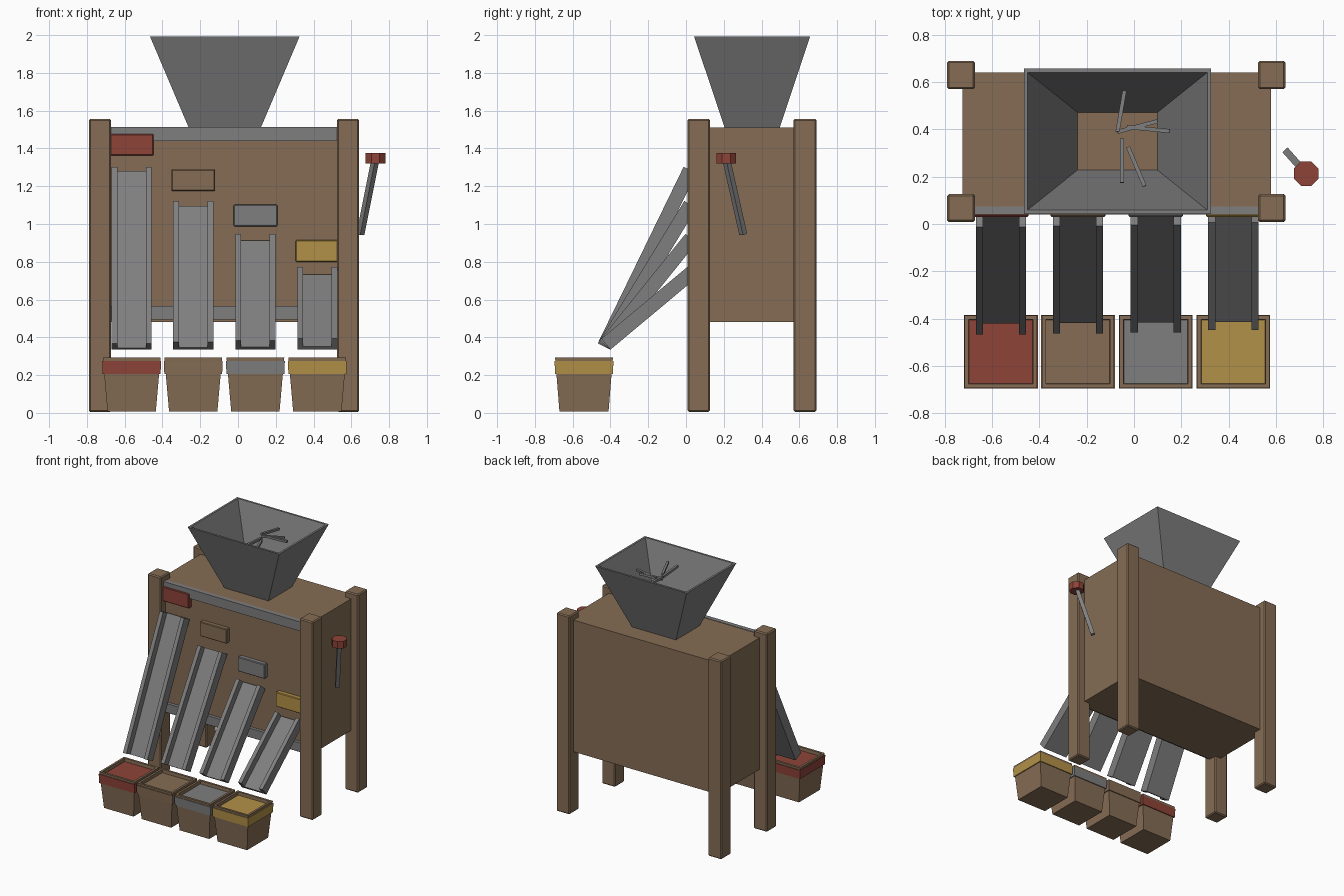
import bpy, bmesh, math
from mathutils import Vector, Matrix

if "Cube" in bpy.data.objects:
    bpy.data.objects.remove(bpy.data.objects["Cube"])


def material(name, rgb):
    m = bpy.data.materials.new(name)
    m.diffuse_color = (*rgb, 1)
    m.use_nodes = True
    m.node_tree.nodes["Principled BSDF"].inputs["Base Color"].default_value = m.diffuse_color
    return m


WOOD = material("brown wood", (0.235, 0.152, 0.09))
METAL = material("grey metal", (0.21, 0.21, 0.21))
RED = material("red paint", (0.27, 0.057, 0.04))
YELLOW = material("yellow paint", (0.45, 0.285, 0.065))


def finish(name, bm, mat, bevel=0):
    bmesh.ops.recalc_face_normals(bm, faces=bm.faces[:])
    me = bpy.data.meshes.new(name)
    bm.to_mesh(me)
    bm.free()
    ob = bpy.data.objects.new(name, me)
    bpy.context.collection.objects.link(ob)
    me.materials.append(mat)
    if bevel:
        b = ob.modifiers.new("bevel", 'BEVEL')
        b.width = bevel
        b.segments = 1
    return ob


def box(name, x, y, z, mat, bevel=0):
    """Box from (min, max) ranges."""
    bm = bmesh.new()
    bmesh.ops.create_cube(bm, size=1)
    for v in bm.verts:
        v.co = [r[0] + (r[1] - r[0]) * (c + 0.5) for r, c in zip((x, y, z), v.co)]
    return finish(name, bm, mat, bevel)


def stack(name, cx, cy, rings, mat, closed=False):
    """Rectangular rings (half x, half y, z) joined in order; closed joins last to first."""
    bm = bmesh.new()
    loops = [[bm.verts.new((cx + sx * hx, cy + sy * hy, z))
              for sx, sy in ((-1, -1), (1, -1), (1, 1), (-1, 1))] for hx, hy, z in rings]
    pairs = list(zip(loops, loops[1:]))
    if closed:
        pairs.append((loops[-1], loops[0]))
    else:
        bm.faces.new(loops[0])
        bm.faces.new(loops[-1])
    for a, b in pairs:
        for i in range(4):
            j = (i + 1) % 4
            bm.faces.new((a[i], a[j], b[j], b[i]))
    return finish(name, bm, mat)


def rod(name, p, q, w, mat):
    """Square bar between two points."""
    p, q = Vector(p), Vector(q)
    bm = bmesh.new()
    bmesh.ops.create_cube(bm, size=1)
    bmesh.ops.scale(bm, vec=(w, w, (q - p).length), verts=bm.verts[:])
    rot = (q - p).to_track_quat('Z', 'Y').to_matrix().to_4x4()
    bmesh.ops.transform(bm, matrix=Matrix.Translation((p + q) / 2) @ rot, verts=bm.verts[:])
    return finish(name, bm, mat)


def chute(name, cx, top_z):
    """U-shaped channel swept down the slope from the cabinet to the bin."""
    a, b = Vector((cx, 0.055, top_z)), Vector((cx, -0.4, 0.335))
    d = (b - a).normalized()
    n = Vector((0, d.z, -d.y))          # outward, square to the slope
    w, t, h, f = 0.106, 0.03, 0.075, 0.022
    prof = [(-w, 0), (w, 0), (w, h), (w - t, h), (w - t, f), (t - w, f), (t - w, h), (-w, h)]
    bm = bmesh.new()
    ends = [[bm.verts.new(p + Vector((u, 0, 0)) + n * v) for u, v in prof] for p in (a, b)]
    for e in ends:
        bm.faces.new(e)
    for i in range(8):
        j = (i + 1) % 8
        bm.faces.new((ends[0][i], ends[0][j], ends[1][j], ends[1][i]))
    return finish(name, bm, METAL)


# Cabinet and metal trim strips
box("cabinet", (-0.725, 0.58), (0.065, 0.64), (0.48, 1.51), WOOD)
box("top_trim", (-0.69, 0.54), (0.04, 0.075), (1.44, 1.513), METAL)
box("bottom_trim", (-0.69, 0.54), (0.04, 0.075), (0.495, 0.565), METAL)

# Four corner posts
for side, x in (("left", (-0.79, -0.672)), ("right", (0.525, 0.641))):
    for end, y in (("front", (0.008, 0.127)), ("back", (0.57, 0.69))):
        box(f"{end}_{side}_post", x, y, (0.005, 1.557), WOOD, 0.008)

# Open hopper with wall thickness
stack("hopper", -0.07, 0.35, [(0.19, 0.145, 1.508), (0.396, 0.307, 1.993),
                              (0.38, 0.291, 1.993), (0.168, 0.121, 1.508)], METAL, closed=True)

# Loose pieces inside the hopper
pieces = [((-0.04, 0.563), (-0.07, 0.39)), ((-0.07, 0.39), (0.10, 0.435)),
          ((-0.03, 0.41), (0.15, 0.393)), ((-0.05, 0.36), (-0.05, 0.175)),
          ((-0.025, 0.325), (0.045, 0.16))]
for i, (p, q) in enumerate(pieces):
    rod(f"loose_piece_{i + 1}", (*p, 1.895), (*q, 1.91), 0.017, METAL)

# Sorting lanes: label plate, chute and bin for each colour
lanes = [("red", RED, -0.563, 1.27, 1.42), ("brown", WOOD, -0.237, 1.083, 1.232),
         ("grey", METAL, 0.092, 0.9, 1.045), ("yellow", YELLOW, 0.42, 0.715, 0.857)]
for name, mat, x, chute_z, plate_z in lanes:
    box(f"{name}_plate", (x - 0.116, x + 0.116), (0.03, 0.075),
        (plate_z - 0.057, plate_z + 0.057), mat, 0.005)
    chute(f"{name}_chute", x, chute_z)
    stack(f"{name}_bin", x, -0.54, [(0.128, 0.13, 0.008), (0.153, 0.153, 0.293),
                                    (0.136, 0.136, 0.293), (0.13, 0.13, 0.2)], WOOD)
    stack(f"{name}_bin_band", x, -0.54, [(0.153, 0.153, 0.205), (0.156, 0.156, 0.275),
                                         (0.143, 0.143, 0.275), (0.14, 0.14, 0.205)],
          mat, closed=True)
    box(f"{name}_bin_fill", (x - 0.136, x + 0.136), (-0.676, -0.404), (0.22, 0.268), mat)

# Side lever with eight-sided knob
rod("lever_arm", (0.648, 0.303, 0.945), (0.727, 0.214, 1.34), 0.03, METAL)
bm = bmesh.new()
bmesh.ops.create_cone(bm, cap_ends=True, segments=8, radius1=0.056, radius2=0.056, depth=0.055,
                      matrix=Matrix.Translation((0.728, 0.213, 1.348))
                      @ Matrix.Rotation(math.pi / 8, 4, 'Z'))
finish("lever_knob", bm, RED)
